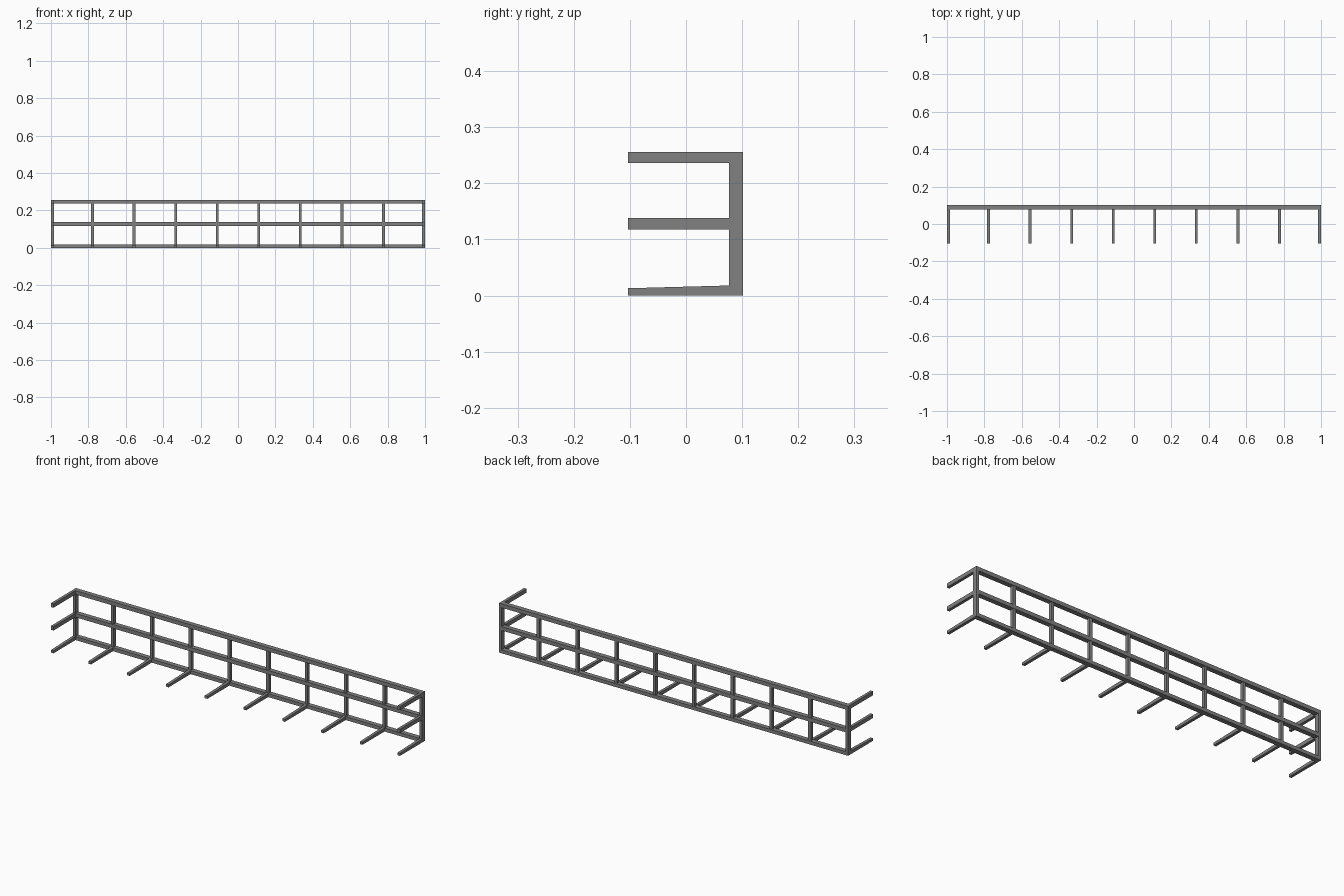
import bpy, bmesh

if "Cube" in bpy.data.objects:
    bpy.data.objects.remove(bpy.data.objects["Cube"])

dark_steel = bpy.data.materials.new("dark_steel")
dark_steel.diffuse_color = (0.22, 0.22, 0.22, 1)
dark_steel.use_nodes = True
dark_steel.node_tree.nodes["Principled BSDF"].inputs["Base Color"].default_value = dark_steel.diffuse_color

def box(name, x0, x1, y0, y1, z0, z1, front_drop=0.0):
    # box from its limits; front_drop lowers the top front edge for a taper
    bm = bmesh.new()
    bmesh.ops.create_cube(bm, size=1)
    for v in bm.verts:
        front_top = v.co.y < 0 and v.co.z > 0
        v.co.x = x0 if v.co.x < 0 else x1
        v.co.y = y0 if v.co.y < 0 else y1
        v.co.z = z0 if v.co.z < 0 else z1
        if front_top:
            v.co.z -= front_drop
    me = bpy.data.meshes.new(name)
    bm.to_mesh(me)
    bm.free()
    me.materials.append(dark_steel)
    ob = bpy.data.objects.new(name, me)
    bpy.context.collection.objects.link(ob)
    return ob

FRONT, INNER, BACK, TOP = -0.103, 0.077, 0.102, 0.256
HALF = 0.0075

# long rails along the back
for name, z0, z1 in (("bottom_rail", 0, 0.018), ("middle_rail", 0.118, 0.138),
                     ("top_rail", 0.236, TOP)):
    box(name, -1, 1, INNER, BACK, z0, z1)

# inner posts, set back on the rails, and tapered floor brackets
for i in range(10):
    x = max(-1 + HALF, min(1 - HALF, (i - 4.5) * 0.2222))
    if 0 < i < 9:
        box(f"post_{i}", x - HALF, x + HALF, INNER + 0.006, BACK - 0.002, 0.01, TOP - 0.01)
    box(f"floor_bracket_{i}", x - HALF, x + HALF, FRONT, INNER + 0.003, 0, 0.018, 0.005)

# end posts and side arms
for side, x in (("left", -1 + HALF), ("right", 1 - HALF)):
    box(f"{side}_end_post", x - HALF, x + HALF, INNER, BACK, 0, TOP)
    box(f"{side}_middle_arm", x - HALF, x + HALF, FRONT, INNER + 0.003, 0.118, 0.138)
    box(f"{side}_top_arm", x - HALF, x + HALF, FRONT, INNER + 0.003, 0.236, TOP)
